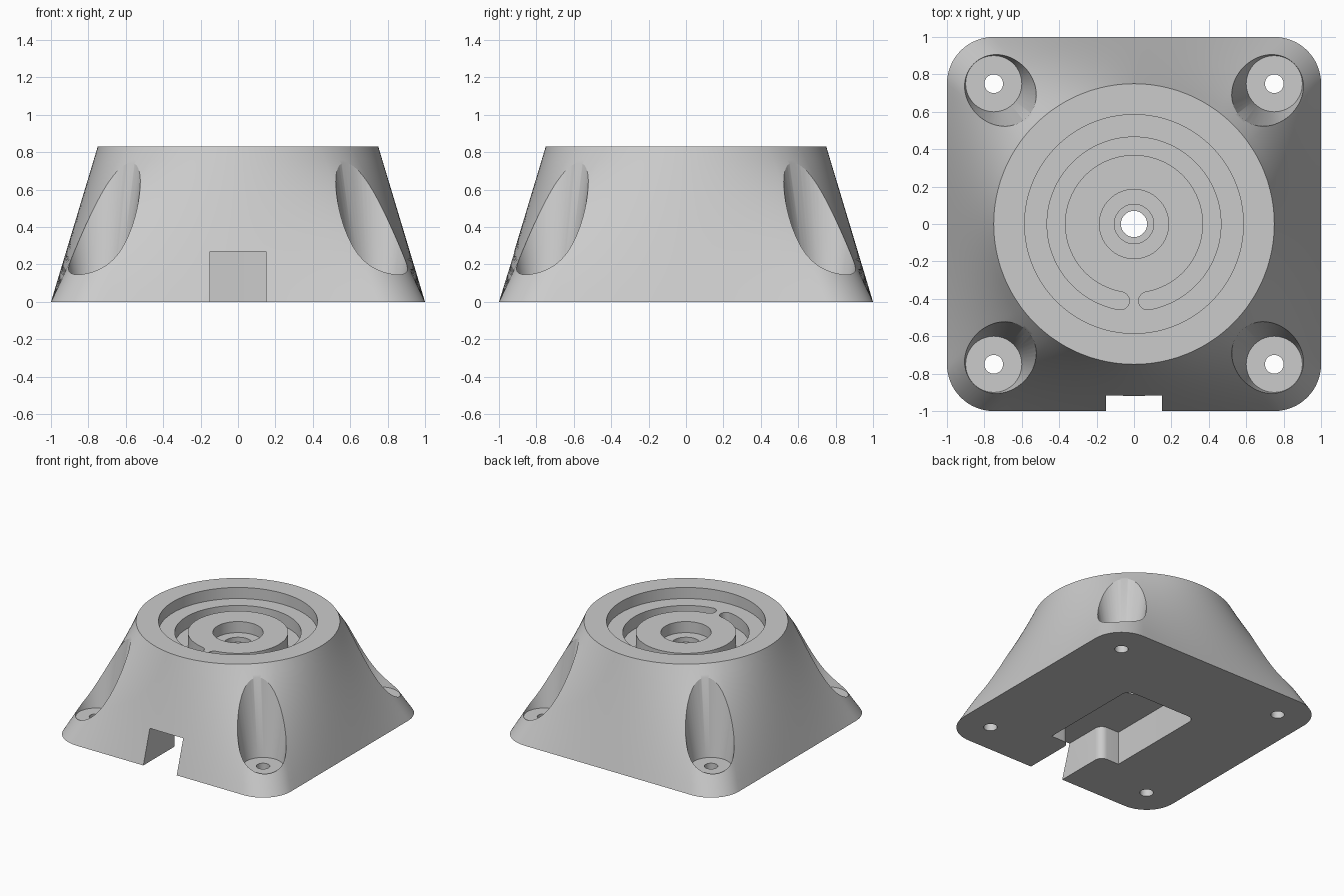
import bpy, bmesh
from math import sin, cos, pi, radians
from mathutils import Vector

cube = bpy.data.objects.get("Cube")
if cube:
    bpy.data.objects.remove(cube, do_unlink=True)

HEIGHT, TOP_R, CORNER, HOLE = 0.83, 0.75, 0.25, 0.75
FLOOR = 0.74        # dish floor
GREY = (0.6, 0.6, 0.6, 1)

grey = bpy.data.materials.new("plain grey")
grey.use_nodes = True
grey.diffuse_color = GREY
grey.node_tree.nodes["Principled BSDF"].inputs["Base Color"].default_value = GREY


def loft(name, rings):
    """Closed solid through a stack of rings with equal point counts."""
    bm = bmesh.new()
    loops = [[bm.verts.new(p) for p in ring] for ring in rings]
    n = len(loops[0])
    for a, b in zip(loops, loops[1:]):
        for i in range(n):
            j = (i + 1) % n
            bm.faces.new((a[i], a[j], b[j], b[i]))
    bm.faces.new(loops[0][::-1])
    bm.faces.new(loops[-1])
    bmesh.ops.recalc_face_normals(bm, faces=bm.faces)
    mesh = bpy.data.meshes.new(name)
    bm.to_mesh(mesh)
    bm.free()
    mesh.materials.append(grey)
    obj = bpy.data.objects.new(name, mesh)
    bpy.context.collection.objects.link(obj)
    return obj


def lathe(name, profile, x=0, y=0, n=96):
    """Stack of circles given as (radius, height), bottom to top."""
    turns = [2 * pi * i / n for i in range(n)]
    return loft(name, [[(x + r * cos(t), y + r * sin(t), z) for t in turns]
                       for r, z in profile])


def prism(name, outline, z0, z1):
    return loft(name, [[(x, y, z) for x, y in outline] for z in (z0, z1)])


def rounded(corners, steps=8):
    """Outline with its right-angled corners (x, y, radius) rounded."""
    out = []
    for i, (x, y, r) in enumerate(corners):
        p = Vector((x, y))
        if not r:
            out.append(p)
            continue
        a = (Vector(corners[i - 1][:2]) - p).normalized()
        b = (Vector(corners[(i + 1) % len(corners)][:2]) - p).normalized()
        mid = p + (a + b) * r
        for k in range(steps + 1):
            t = pi / 2 * k / steps
            out.append(mid - (b * cos(t) + a * sin(t)) * r)
    return out


# Body: rounded square blending into a circle
base, top = [], []
flat = 1 - CORNER                       # half of a straight side
arc = CORNER * pi / 4                   # half of a corner arc
share = pi / 4 * flat / (flat + arc)    # turn of the circle met by the half side
for q in range(4):
    turn = q * pi / 2
    side = [(1, flat * s / 16, share * s / 16) for s in range(-16, 16)]
    bend = []
    for k in range(16):
        t = pi / 2 * k / 16
        bend.append((flat + CORNER * cos(t), flat + CORNER * sin(t),
                     share + (pi / 2 - 2 * share) * k / 16))
    for x, y, ang in side + bend:
        base.append(Vector((x * cos(turn) - y * sin(turn),
                            x * sin(turn) + y * cos(turn), 0)))
        top.append(Vector((TOP_R * cos(ang + turn), TOP_R * sin(ang + turn), HEIGHT)))
LEVELS = 12
body = loft("mounting_base", [[a.lerp(b, k / LEVELS) for a, b in zip(base, top)]
                              for k in range(LEVELS + 1)])

cutters = []

# Dish, counterbore and centre hole
cutters.append(lathe("dish_cutter", [
    (0.07, 0.2), (0.07, 0.61), (0.105, 0.61), (0.105, 0.65), (0.185, 0.65),
    (0.185, FLOOR), (0.585, FLOOR), (0.585, 1)]))

# Ring slot with round ends, open at the front
r_mid, half, gap = 0.417, 0.048, radians(10)
start, sweep = -pi / 2 + gap, 2 * pi - 2 * gap


def polar(r, t):
    return Vector((r * cos(t), r * sin(t)))


def cap(t, first):
    return [polar(r_mid, t) + polar(half, first + pi * k / 10) for k in range(1, 10)]


turns = [start + sweep * k / 96 for k in range(97)]
slot = [polar(r_mid + half, t) for t in turns]
slot += cap(turns[-1], turns[-1])
slot += [polar(r_mid - half, t) for t in reversed(turns)]
slot += cap(start, start + pi)
cutters.append(prism("slot_cutter", slot, FLOOR - 0.1, FLOOR + 0.05))

# Tapered screw pockets with through holes
for sx in (-1, 1):
    for sy in (-1, 1):
        cutters.append(lathe("pocket_cutter", [
            (0.05, -0.1), (0.05, 0.14), (0.15, 0.14), (0.296, 1)],
            sx * HOLE, sy * HOLE, 64))

# Underside cavity and cable channel
cavity = rounded([
    (-0.15, -1.2, 0), (0.15, -1.2, 0), (0.15, -0.56, 0.06), (0.32, -0.56, 0),
    (0.32, 0.31, 0.06), (-0.32, 0.31, 0.06), (-0.32, -0.56, 0), (-0.15, -0.56, 0.06)])
cutters.append(prism("cavity_cutter", cavity, -0.1, 0.27))

# Cut, then discard the cutters
for c in cutters:
    c.hide_render = True
    mod = body.modifiers.new(c.name, 'BOOLEAN')
    mod.operation, mod.solver, mod.object = 'DIFFERENCE', 'EXACT', c
bpy.context.view_layer.update()
cut_mesh = bpy.data.meshes.new_from_object(
    body.evaluated_get(bpy.context.evaluated_depsgraph_get()))
body.modifiers.clear()
body.data = cut_mesh
for c in cutters:
    bpy.data.objects.remove(c, do_unlink=True)

bpy.ops.object.select_all(action='DESELECT')
body.select_set(True)
bpy.context.view_layer.objects.active = body
bpy.ops.object.shade_smooth_by_angle(angle=radians(25))
